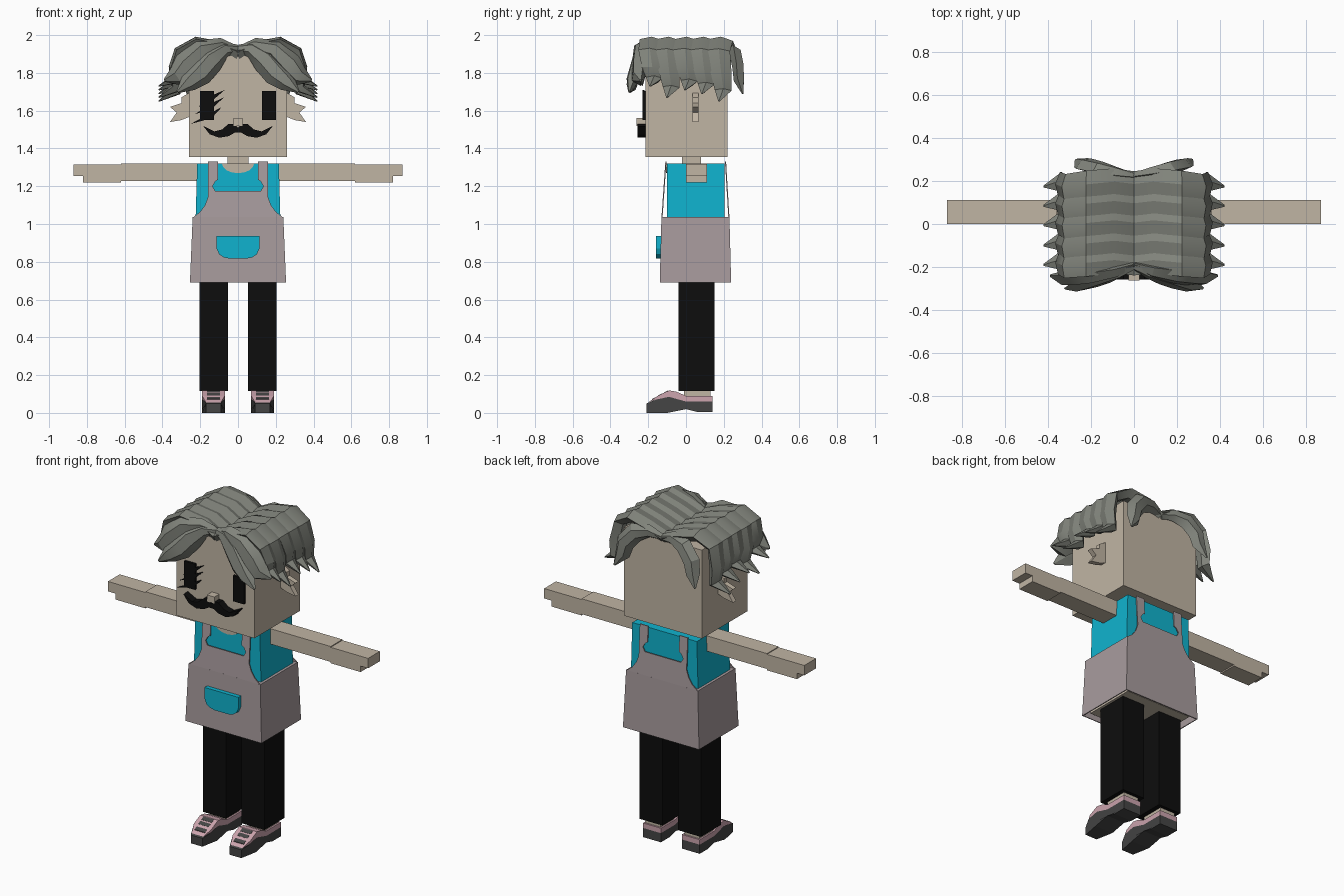
import bpy, bmesh, math
from mathutils import Vector

default_cube = bpy.data.objects.get("Cube")
if default_cube:
    bpy.data.objects.remove(default_cube, do_unlink=True)


def make_material(name, red, green, blue):
    material = bpy.data.materials.new(name)
    material.use_nodes = True
    colour = (red, green, blue, 1)
    material.diffuse_color = colour
    shader = material.node_tree.nodes["Principled BSDF"]
    shader.inputs["Base Color"].default_value = colour
    shader.inputs["Roughness"].default_value = .9
    return material


skin = make_material("warm beige skin", .53, .46, .37)
black = make_material("soft black", .004, .004, .004)
cyan = make_material("cyan cloth", .005, .45, .62)
mauve = make_material("mauve apron cloth", .39, .33, .34)
grey = make_material("grey hair", .22, .23, .2)
pink = make_material("pink shoe cloth", .6, .37, .42)
charcoal = make_material("charcoal rubber", .06, .06, .06)


def finish(name, mesh_data, material):
    """Turn a bmesh into a named object with one colour."""
    bmesh.ops.recalc_face_normals(mesh_data, faces=mesh_data.faces)
    mesh = bpy.data.meshes.new(name)
    mesh_data.to_mesh(mesh)
    mesh_data.free()
    mesh.materials.append(material)
    part = bpy.data.objects.new(name, mesh)
    bpy.context.scene.collection.objects.link(part)
    return part


def box(name, low, high, material, flare_x=1, flare_y=1):
    """Box between two corners; the flares scale its bottom."""
    low, high = Vector(low), Vector(high)
    middle, size = (low + high) / 2, high - low
    mesh_data = bmesh.new()
    bmesh.ops.create_cube(mesh_data, size=1)
    for vert in mesh_data.verts:
        if vert.co.z < 0:
            vert.co.x *= flare_x
            vert.co.y *= flare_y
        vert.co = middle + vert.co * size
    return finish(name, mesh_data, material)


def extrude(name, outline, axis, start, end, material):
    """Extrude an outline along X (outline is y, z) or Y (outline is x, z)."""
    mesh_data = bmesh.new()
    place = (lambda u, v: (start, u, v)) if axis == "X" else (lambda u, v: (u, start, v))
    face = mesh_data.faces.new([mesh_data.verts.new(place(u, v)) for u, v in outline])
    result = bmesh.ops.extrude_face_region(mesh_data, geom=[face], use_keep_orig=True)
    offset = Vector((end - start, 0, 0) if axis == "X" else (0, end - start, 0))
    for item in result["geom"]:
        if isinstance(item, bmesh.types.BMVert):
            item.co += offset
    return finish(name, mesh_data, material)


def symmetric(half):
    """Complete an outline whose first and last points lie on the centre line."""
    return half + [(-x, z) for x, z in reversed(half[1:-1])]


def lock(name, path, widths, thickness, facing=None):
    """Sweep a ridged section along a path to make one tapering lock of hair."""
    path = [Vector(point) for point in path]
    mesh_data = bmesh.new()
    rings = []
    for index, point in enumerate(path):
        tangent = path[min(index + 1, len(path) - 1)] - path[max(index - 1, 0)]
        tangent.normalize()
        across = tangent.cross(facing).normalized() if facing else Vector((0, 1, 0))
        normal = across.cross(tangent).normalized()
        if not facing and path[-1].x < 0:
            normal.negate()
        width = widths[index]
        depth = thickness * min(1, width * 20)
        section = [(-1, -.6), (-.5, .8), (.4, 1), (1, -.3), (0, -1)]
        rings.append([mesh_data.verts.new(point + across * width * a + normal * depth * b)
                      for a, b in section])
    for ring, following in zip(rings, rings[1:]):
        for i in range(len(ring)):
            j = (i + 1) % len(ring)
            mesh_data.faces.new([ring[i], ring[j], following[j], following[i]])
    mesh_data.faces.new(rings[0])
    mesh_data.faces.new(rings[-1])
    part = finish(name, mesh_data, grey)
    part.data.shade_smooth()
    part.data.set_sharp_from_angle(angle=math.radians(30))
    return part


# Head, neck and nose
box("head", (-.26, -.215, 1.355), (.26, .22, 1.89), skin)
box("neck", (-.055, -.02, 1.28), (.055, .08, 1.37), skin)
box("nose", (-.025, -.262, 1.52), (.025, -.21, 1.56), skin)

# Moustache
extrude("moustache", symmetric([
    (0, 1.51), (.02, 1.53), (.05, 1.53), (.085, 1.5), (.125, 1.49), (.185, 1.52),
    (.15, 1.475), (.1, 1.457), (.05, 1.465), (.015, 1.485), (0, 1.485),
]), "Y", -.258, -.21, black)

# Lashes on one eye only
for number, (x, z, tip_x, tip_z) in enumerate([
        (-.21, 1.62, -.07, 1.71), (-.23, 1.58, -.075, 1.67), (-.25, 1.53, -.085, 1.62)]):
    extrude(f"eyelash_{number}", [(x, z), (-.14, z + .03), (tip_x, tip_z), (-.14, z + .06)],
            "Y", -.229, -.221, black)

# Shirt, neckline and body under the apron
box("shirt", (-.216, -.1, 1.02), (.216, .205, 1.32), cyan, 1.04)
box("hips", (-.22, -.11, .705), (.22, .21, 1.02), skin)
neckline = [(.085 * math.cos(a), 1.321 + .052 * math.sin(a))
            for a in [-math.pi * i / 8 for i in range(9)]]
extrude("neckline", neckline, "Y", -.106, -.098, skin)

# Apron skirt, open underneath
skirt = box("apron_skirt", (-.24, -.13, .69), (.24, .23, 1.037), mauve, 1.06, 1.05)
mesh_data = bmesh.new()
mesh_data.from_mesh(skirt.data)
bottom = min(mesh_data.faces, key=lambda face: face.calc_center_median().z)
bmesh.ops.delete(mesh_data, geom=[bottom], context="FACES")
mesh_data.to_mesh(skirt.data)
mesh_data.free()
shell = skirt.modifiers.new("cloth thickness", "SOLIDIFY")
shell.thickness = .008

# Bibs with straps, leaning in towards the shoulders
bib = symmetric([
    (0, 1.175), (.12, 1.175), (.135, 1.2), (.12, 1.225), (.105, 1.235), (.105, 1.33),
    (.16, 1.33), (.16, 1.14), (.175, 1.1), (.2, 1.065), (.238, 1.035), (0, 1.035)])
for name, start, end, lean in (("front_bib", -.13, -.124, .07), ("back_bib", .224, .23, -.06)):
    part = extrude(name, bib, "Y", start, end, mauve)
    for vert in part.data.vertices:
        vert.co.y += (vert.co.z - 1.035) * lean

# Pocket with rounded lower corners
extrude("pocket", symmetric([(0, .937), (.113, .937), (.113, .87), (.1, .84),
                             (.075, .823), (.045, .817), (0, .817)]),
        "Y", -.158, -.125, cyan)

# Paired parts
for side, word in ((1, "left"), (-1, "right")):
    def span(inner, outer):
        return sorted((side * inner, side * outer))

    def paired_box(name, inner, outer, front, back, base, top, material):
        near, far = span(inner, outer)
        return box(f"{word}_{name}", (near, front, base), (far, back, top), material)

    paired_box("eye", .127, .2, -.23, -.21, 1.55, 1.705, black)
    paired_box("arm", .2, .62, 0, .112, 1.227, 1.32, skin)
    paired_box("hand", .62, .82, 0, .112, 1.219, 1.315, skin)
    paired_box("fingers", .8, .87, 0, .112, 1.255, 1.315, skin)
    paired_box("trouser_leg", .053, .205, -.04, .15, .115, .76, black)
    paired_box("ankle", .08, .18, -.01, .13, .06, .125, skin)

    # Jagged ear
    ear = [(.25, 1.7), (.3, 1.67), (.3, 1.64), (.36, 1.62), (.325, 1.59),
           (.36, 1.54), (.3, 1.55), (.25, 1.57)]
    extrude(f"{word}_ear", [(side * x, z) for x, z in ear], "Y", .035, .065, skin)

    # Shoe: sole with toe cap, upper, laces
    near, far = span(.07, .19)
    sole = extrude(f"{word}_shoe_sole", [
        (-.21, 0), (-.1, 0), (0, .02), (.06, .005), (.14, .005), (.14, .06), (0, .06),
        (-.09, .085), (-.16, .07), (-.21, .05)], "X", near, far, charcoal)
    upper = extrude(f"{word}_shoe_upper", [
        (-.2, .056), (-.15, .09), (-.09, .119), (-.05, .112), (0, .09), (.14, .09),
        (.14, .06), (0, .06), (-.09, .085), (-.16, .07)], "X", near, far, pink)
    for part in (sole, upper):
        for vert in part.data.vertices:
            if vert.co.y < -.19:
                vert.co.x = side * .13 + (vert.co.x - side * .13) * .65
    for number, (y, z) in enumerate([(-.17, .08), (-.135, .1), (-.105, .115)]):
        lace = [(y - .01, z - .007), (y + .01, z + .004), (y + .01, z - .004), (y - .01, z - .015)]
        near, far = span(.095, .165)
        extrude(f"{word}_shoe_lace_{number}", lace, "X", near, far, charcoal)

    # Hair locks over the top and down the side
    crown = [(0, 1.89), (.1, 1.935), (.22, 1.96), (.31, 1.91), (.335, 1.82), (.33, 1.75)]
    for number, (y, tip_z) in enumerate([(-.18, 1.73), (-.09, 1.67), (.005, 1.71),
                                         (.095, 1.69), (.185, 1.65)]):
        drop = (tip_z - 1.71) * .8
        path = [(side * x, y + .012 * math.sin(i * 1.6), z + drop * max(0, i - 3) / 2)
                for i, (x, z) in enumerate(crown)]
        path.append((side * .42, y - .01, tip_z))
        lock(f"{word}_hair_lock_{number}", path, [.06, .062, .064, .06, .055, .045, .005], .032)

    # Fringe locks sweeping off the face
    front = Vector((0, -1, 0))
    inner = [(0, -.2, 1.93), (.07, -.225, 1.925), (.14, -.25, 1.87), (.2, -.27, 1.8),
             (.26, -.285, 1.75), (.32, -.3, 1.7)]
    lock(f"{word}_fringe_inner", [(side * x, y, z) for x, y, z in inner],
         [.02, .045, .07, .07, .05, .008], .03, front)
    outer = [(0, -.19, 1.92), (.09, -.22, 1.945), (.19, -.24, 1.92), (.27, -.25, 1.84),
             (.32, -.25, 1.78), (.39, -.24, 1.76)]
    lock(f"{word}_fringe_outer", [(side * x, y, z) for x, y, z in outer],
         [.02, .04, .06, .075, .06, .008], .035, front)

    # Back lock
    nape = [(0, .225, 1.9), (.08, .24, 1.92), (.16, .26, 1.9), (.22, .275, 1.83),
            (.235, .28, 1.76), (.27, .3, 1.69)]
    lock(f"{word}_hair_back", [(side * x, y, z) for x, y, z in nape],
         [.02, .04, .055, .055, .045, .006], .03, Vector((0, 1, 0)))
